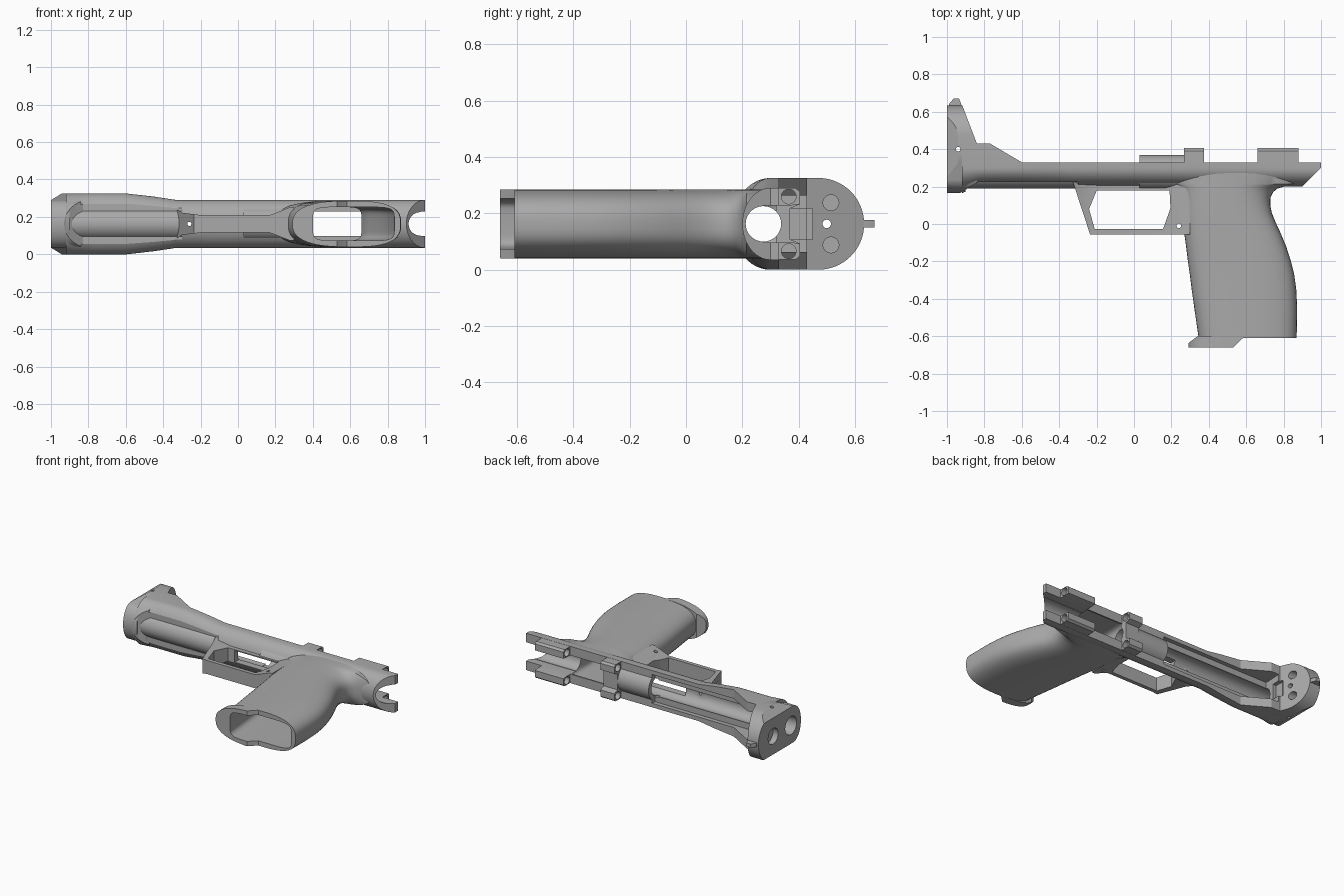
import bpy, bmesh, math

cube = bpy.data.objects.get("Cube")
if cube:
    bpy.data.objects.remove(cube, do_unlink=True)

MID = 0.1625      # half thickness: parts are built around z = 0, then lifted
BORE_Y = 0.275

grey = bpy.data.materials.new("plain grey")
grey.use_nodes = True
grey.diffuse_color = (0.40, 0.40, 0.40, 1)
grey.node_tree.nodes["Principled BSDF"].inputs["Base Color"].default_value = grey.diffuse_color

parts, cutters = [], []


def loft(name, rings, tool=False):
    """Skin a list of equal-length rings and cap both ends."""
    bm = bmesh.new()
    loops = [[bm.verts.new(p) for p in ring] for ring in rings]
    n = len(loops[0])
    for a, b in zip(loops, loops[1:]):
        for i in range(n):
            j = (i + 1) % n
            bm.faces.new((a[i], a[j], b[j], b[i]))
    bm.faces.new(loops[0])
    bm.faces.new(loops[-1])
    bmesh.ops.recalc_face_normals(bm, faces=bm.faces)
    mesh = bpy.data.meshes.new(name)
    bm.to_mesh(mesh)
    bm.free()
    mesh.materials.append(grey)
    obj = bpy.data.objects.new(name, mesh)
    bpy.context.collection.objects.link(obj)
    obj.hide_render = tool
    (cutters if tool else parts).append(obj)
    return obj


def prism(name, pts, axis, lo, hi, tool=False):
    """Extrude a profile: axis x takes (y, z), y takes (x, z), z takes (x, y)."""
    place = {"x": lambda a, b, t: (t, a, b),
             "y": lambda a, b, t: (a, t, b),
             "z": lambda a, b, t: (a, b, t)}[axis]
    return loft(name, [[place(a, b, t) for a, b in pts] for t in (lo, hi)], tool)


def circle(a, b, r, n=32):
    return [(a + r * math.cos(math.tau * i / n), b + r * math.sin(math.tau * i / n)) for i in range(n)]


def hole(axis, a, b, r, lo, hi):
    return prism("hole_cutter", circle(a, b, r), axis, lo, hi, True)


def box(x0, x1, y0, y1, half):
    return prism("box_cutter", [(x0, y0), (x1, y0), (x1, y1), (x0, y1)], "z", -half, half, True)


def carve(obj, tools, op="DIFFERENCE"):
    bpy.context.view_layer.objects.active = obj
    for tool in tools:
        mod = obj.modifiers.new("carve", "BOOLEAN")
        mod.operation, mod.object, mod.solver = op, tool, "EXACT"
        bpy.ops.object.modifier_apply(modifier=mod.name)


def spow(v, p):
    return math.copysign(abs(v) ** p, v)


def oval(y, x0, x1, half, power, n=48):
    """Superellipse ring lying across the grip at height y."""
    out = []
    for i in range(n):
        t = math.tau * (i + 0.5) / n
        out.append(((x0 + x1) / 2 + (x1 - x0) / 2 * spow(math.cos(t), 2 / power), y,
                    half * spow(math.sin(t), 2 / power)))
    return out


def trough(x, w, top, bottom, n=24):
    """Round-bottomed body section with straight upper sides."""
    arc = [(x, 0.3 - (0.3 - bottom) * math.sin(math.pi * i / n), w * math.cos(math.pi * i / n))
           for i in range(n + 1)]
    return [(x, top, w)] + arc + [(x, top, -w)]


# Shared cutters
bore = hole("x", BORE_Y, 0, 0.063, -1.2, 1.2)
rear_slot = box(0.0, 1.2, BORE_Y, 0.6, 0.0655)
front_slot = box(-0.86, 0.03, 0.3, 0.6, 0.1)
trigger_slot = box(-0.15, 0.19, 0.1, 0.3, 0.04)
pin_hole = hole("z", 0.24, -0.01, 0.012, -0.3, 0.3)
guard_hole = hole("y", -0.26, 0, 0.011, -0.2, 0.3)
well = loft("well_cutter", [oval(y, a, b, 0.09, 6) for y, a, b in (
    (-0.75, 0.41, 0.84), (-0.4, 0.375, 0.83), (-0.15, 0.345, 0.77),
    (0.0, 0.335, 0.7), (0.1, 0.335, 0.66), (0.32, 0.335, 0.66))], True)

# Main body: long trough that widens and rises toward the front
body = loft("body", [trough(*s) for s in (
    (1.0, 0.128, 0.33, 0.2), (-0.33, 0.128, 0.33, 0.2), (-0.45, 0.146, 0.33, 0.2),
    (-0.6, 0.163, 0.33, 0.2), (-0.77, 0.163, 0.43, 0.2), (-0.83, 0.163, 0.43, 0.2),
    (-0.92, 0.163, 0.43, 0.165))])
tail = prism("tail_cutter", [(0.9, 0.1), (0.9, 0.2), (1.0, 0.3), (1.2, 0.3), (1.2, 0.1)],
             "z", -0.3, 0.3, True)
belly = prism("belly_cutter", [(-0.3, 0.1), (-0.3, 0.225), (-0.83, 0.225), (-0.9, 0.185), (-0.9, 0.1)],
              "z", -0.3, 0.3, True)
carve(body, [tail, belly, bore, rear_slot, front_slot, trigger_slot, guard_hole, well])

# Tube under the front half, open along the top
tube = prism("front_tube", circle(BORE_Y, 0, 0.085, 48), "x", -0.92, -0.28)
carve(tube, [bore, front_slot, guard_hole])

# Front plate: outline cut by its side and plan profiles
top_arc = [(0.47 + 0.163 * math.sin(math.pi * i / 32), 0.163 * math.cos(math.pi * i / 32)) for i in range(33)]
low_arc = [(0.25 - 0.085 * math.sin(math.pi * i / 20), -0.127 * math.cos(math.pi * i / 20)) for i in range(21)]
plate = prism("front_plate", top_arc + [(0.325, -0.163)] + low_arc + [(0.325, 0.163)], "x", -1.0, -0.8)
side = prism("side_profile", [(-1.1, 0.1), (-0.93, 0.1), (-0.93, 0.165), (-0.84, 0.22), (-0.83, 0.43),
                              (-0.84, 0.43), (-0.92, 0.64), (-1.1, 0.64)], "z", -0.3, 0.3, True)
plan = prism("plan_profile", [(-1.0, -0.127), (-0.94, -0.164), (-0.8, -0.164), (-0.8, 0.164),
                              (-0.94, 0.164), (-1.0, 0.127)], "y", 0, 0.8, True)
carve(plate, [side, plan], "INTERSECT")
carve(plate, [bore, box(-0.91, -0.7, 0.37, 0.45, 0.055), hole("x", 0.5, 0, 0.015, -1.2, -0.7),
              hole("x", 0.47, 0, 0.055, -1.2, -0.96), hole("z", -0.94, 0.4, 0.012, -0.3, 0.3)]
      + [hole("x", 0.515, s * 0.075, 0.028, -0.95, -0.7) for s in (-1, 1)])
prism("top_lug", [(-0.99, 0.6), (-0.99, 0.64), (-0.965, 0.67), (-0.935, 0.67), (-0.92, 0.63), (-0.92, 0.6)],
      "z", -0.013, 0.013)

# Grip with hollow well
grip = loft("grip", [oval(y, a, b, 0.123, 2.8) for y, a, b in (
    (-0.61, 0.345, 0.87), (-0.45, 0.322, 0.873), (-0.35, 0.308, 0.868), (-0.27, 0.298, 0.857),
    (-0.2, 0.288, 0.84), (-0.12, 0.278, 0.814), (-0.05, 0.268, 0.785), (0.01, 0.263, 0.757),
    (0.06, 0.26, 0.737), (0.1, 0.257, 0.729), (0.14, 0.252, 0.73), (0.17, 0.243, 0.744),
    (0.19, 0.232, 0.768), (0.205, 0.215, 0.82), (0.215, 0.2, 0.88), (0.3, 0.2, 0.9))])
carve(grip, [bore, rear_slot, well, pin_hole])

# Lip at the foot of the grip
lip = prism("grip_lip", [(0.28, -0.645), (0.28, -0.66), (0.53, -0.66), (0.58, -0.612), (0.6, -0.6),
                         (0.34, -0.6)], "z", -0.2, 0.2)
carve(lip, [loft("lip_outline", [oval(y, 0.29, 0.87, 0.123, 2.5) for y in (-0.7, -0.5)], True)], "INTERSECT")
carve(lip, [well])

# Trigger guard
guard = prism("trigger_guard", [(-0.33, 0.235), (-0.235, -0.055), (0.3, -0.055), (0.3, 0.21), (-0.2, 0.21)],
              "z", -0.2, 0.2)
guard_plan = prism("guard_plan", [(x, z) for x, z in (
    (-0.34, 0.085), (-0.3, 0.06), (-0.2, 0.047), (0.17, 0.047), (0.28, 0.09), (0.31, 0.09))]
    + [(0.31, -0.09), (0.28, -0.09), (0.17, -0.047), (-0.2, -0.047), (-0.3, -0.06), (-0.34, -0.085)],
    "y", -0.2, 0.4, True)
carve(guard, [guard_plan], "INTERSECT")
opening = prism("guard_opening", [(-0.2, 0.178), (-0.24, 0.08), (-0.21, -0.028), (0.155, -0.028),
                                  (0.195, 0.085), (0.19, 0.178)], "z", -0.3, 0.3, True)
carve(guard, [opening, trigger_slot, bore, pin_hole, guard_hole, well])

# Collar around the bore
collar = prism("bore_collar", circle(BORE_Y, 0, 0.094, 48), "x", 0.03, 0.28)
carve(collar, [bore, trigger_slot])

# Clamp posts with screw holes: a bridged pair in front, an open pair behind
screws = [hole("x", 0.365, s * 0.097, 0.026, 0.2, 1.0) for s in (-1, 1)]
for name, x0, x1, mid, slots in (("front_clamp", 0.268, 0.375, 0.37, []),
                                 ("rear_clamp", 0.66, 0.88, 0.3, [rear_slot])):
    half = [(0.25, 0.1), (0.3, 0.127), (0.39, 0.127), (0.405, 0.115), (0.405, 0.07), (mid, 0.055)]
    clamp = prism(name, half + [(y, -z) for y, z in reversed(half)], "x", x0, x1)
    carve(clamp, [bore, well] + slots + screws)

# Lift to the ground, shade and clear the cutters
for tool in cutters:
    bpy.data.objects.remove(tool, do_unlink=True)
bpy.ops.object.select_all(action="DESELECT")
for obj in parts:
    obj.location.z = MID
    obj.select_set(True)
bpy.context.view_layer.objects.active = parts[0]
bpy.ops.object.shade_smooth_by_angle(angle=math.radians(28))
